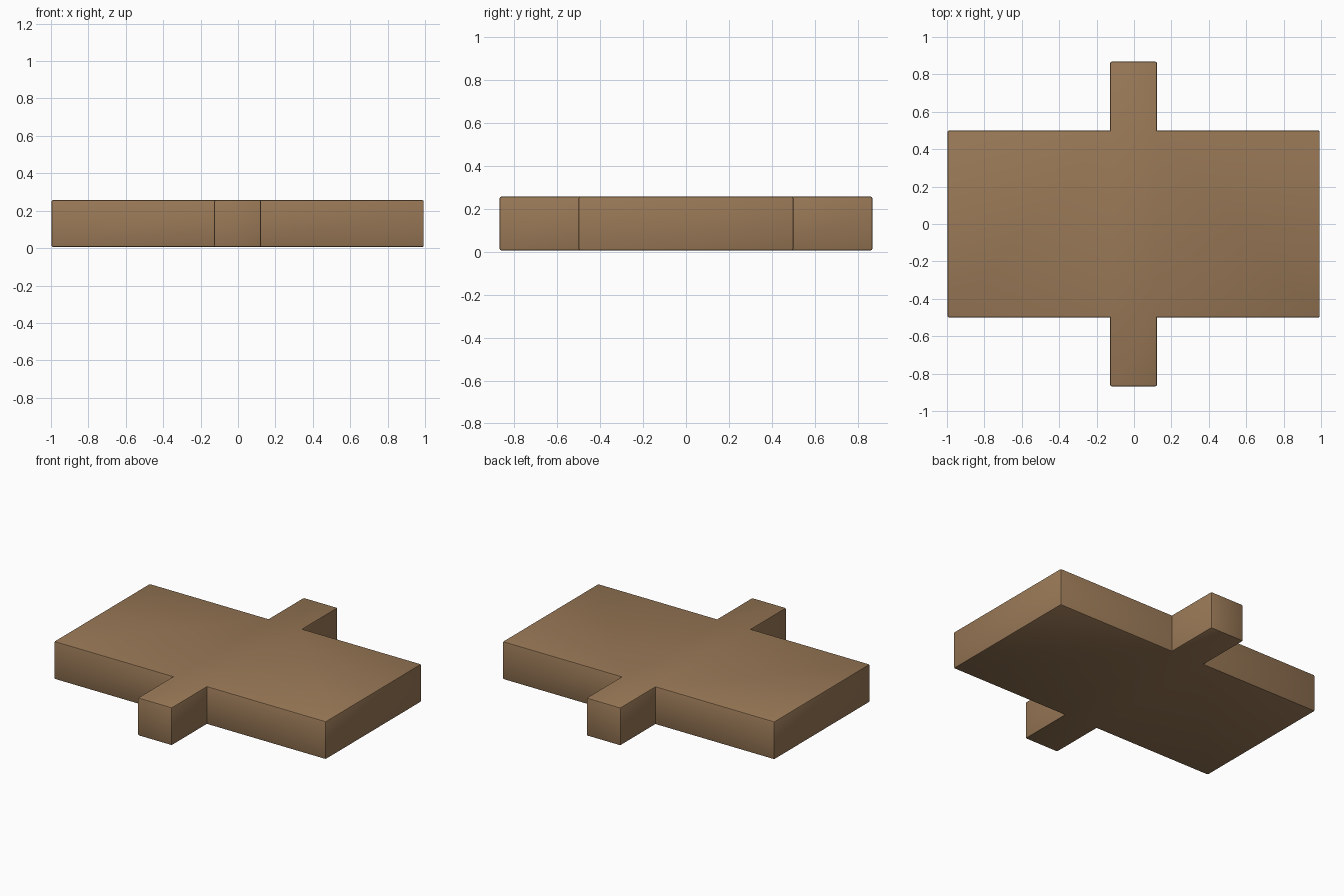
import bpy, bmesh

if "Cube" in bpy.data.objects:
    bpy.data.objects.remove(bpy.data.objects["Cube"])

BX, BY = 0.995, 0.5      # half size of the main slab
TX, TY = 0.125, 0.868    # half width of the tabs, reach of the tabs
Z0, Z1 = 0.006, 0.257
OX = -0.002

# plus-shaped outline: one quadrant, mirrored to the others
quad = [(BX, BY), (TX, BY), (TX, TY)]
outline = (quad
           + [(-x, y) for x, y in reversed(quad)]
           + [(-x, -y) for x, y in quad]
           + [(x, -y) for x, y in reversed(quad)])

# slab with a square tab on each long side
bm = bmesh.new()
base = bm.faces.new([bm.verts.new((x + OX, y, Z0)) for x, y in outline])
top = bmesh.ops.extrude_face_region(bm, geom=[base])
verts = [g for g in top["geom"] if isinstance(g, bmesh.types.BMVert)]
bmesh.ops.translate(bm, vec=(0, 0, Z1 - Z0), verts=verts)
bmesh.ops.recalc_face_normals(bm, faces=bm.faces)

# slightly softened outer edges, inner corners stay crisp
convex = [e for e in bm.edges if e.is_convex]
bmesh.ops.bevel(bm, geom=convex, offset=0.008, segments=2, profile=0.5,
                affect='EDGES', clamp_overlap=True)
mesh = bpy.data.meshes.new("tabbed_slab")
bm.to_mesh(mesh)
bm.free()
slab = bpy.data.objects.new("tabbed_slab", mesh)
bpy.context.collection.objects.link(slab)

# brown clay
mat = bpy.data.materials.new("brown")
mat.diffuse_color = (0.32, 0.19, 0.095, 1)
mat.use_nodes = True
mat.node_tree.nodes["Principled BSDF"].inputs["Base Color"].default_value = mat.diffuse_color
mesh.materials.append(mat)

bpy.context.view_layer.objects.active = slab
slab.select_set(True)
bpy.ops.object.shade_smooth_by_angle(angle=0.6)
